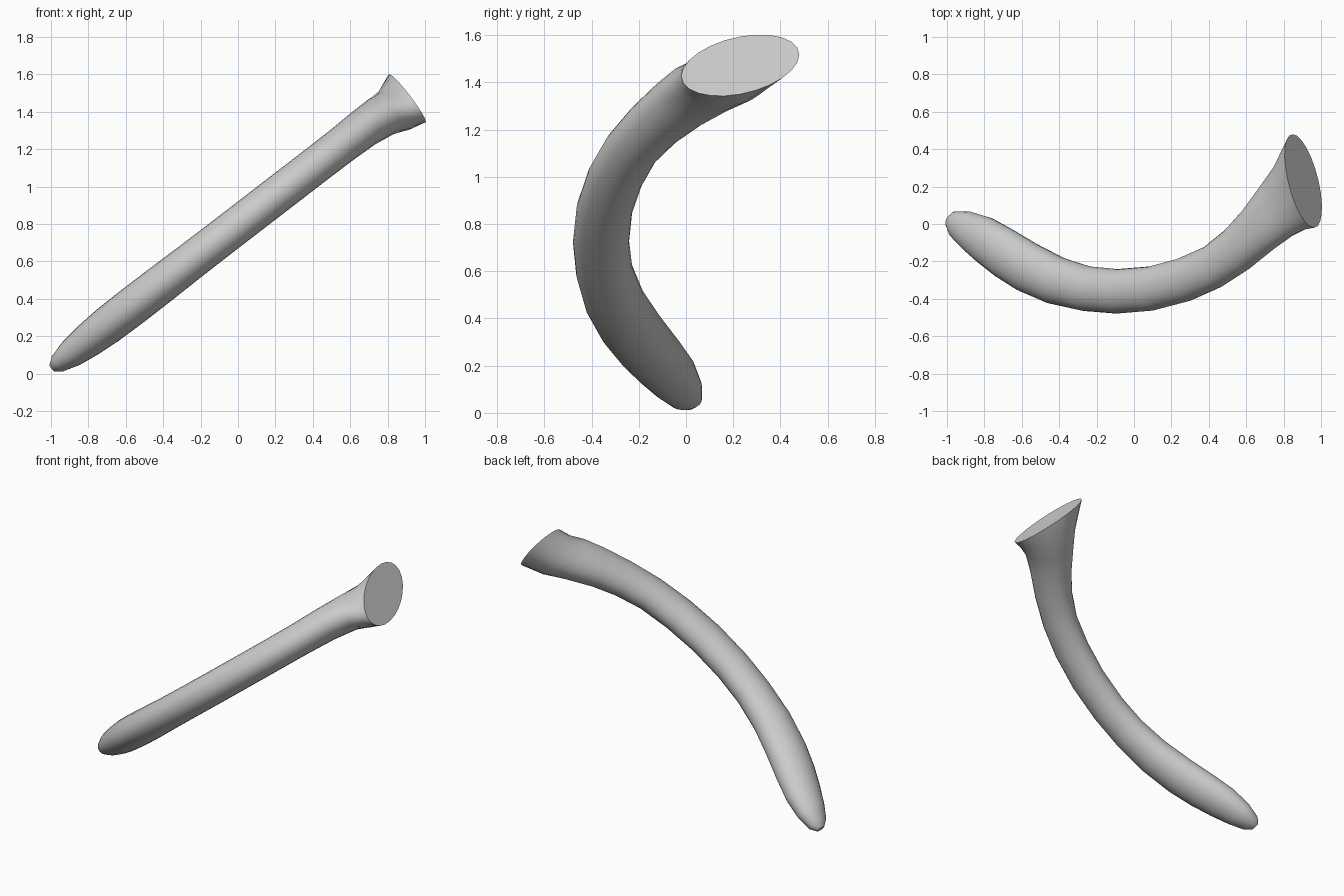
import bpy, bmesh, math
from mathutils import Vector

if "Cube" in bpy.data.objects:
    bpy.data.objects.remove(bpy.data.objects["Cube"], do_unlink=True)

SEGMENTS = 24
NORMAL = Vector((-0.61, 0, 0.79))      # normal of the plane the horn curves in

# Cross-sections: inner edge x, y, outer edge x, y, half thickness, drop of outer edge
SECTIONS = [
    (-0.992, 0.040, -0.997, -0.018, 0.022, 0),
    (-0.960, 0.067, -0.970, -0.072, 0.050, 0),
    (-0.880, 0.067, -0.906, -0.136, 0.077, 0),
    (-0.773, 0.035, -0.826, -0.206, 0.093, 0),
    (-0.666, -0.024, -0.730, -0.281, 0.102, 0),
    (-0.532, -0.104, -0.612, -0.356, 0.105, 0),
    (-0.388, -0.179, -0.452, -0.425, 0.104, 0),
    (-0.238, -0.227, -0.270, -0.465, 0.101, 0),
    (-0.088, -0.241, -0.094, -0.479, 0.100, 0),
    (0.083, -0.227, 0.099, -0.463, 0.100, 0),
    (0.243, -0.184, 0.286, -0.414, 0.100, 0),
    (0.388, -0.120, 0.452, -0.340, 0.100, 0),
    (0.500, -0.029, 0.602, -0.243, 0.101, 0),
    (0.596, 0.078, 0.735, -0.136, 0.106, 0),
    (0.693, 0.211, 0.832, -0.067, 0.115, 0.02),
    (0.778, 0.330, 0.906, -0.030, 0.130, 0.07),
]


def on_axis(x, y):
    return Vector((x, y, 0.795 + 0.77 * x))


def add_ring(bm, centre, across, thick):
    ring = []
    for i in range(SEGMENTS):
        t = math.tau * i / SEGMENTS
        ring.append(bm.verts.new(centre + across * math.cos(t) + thick * math.sin(t)))
    return ring


bm = bmesh.new()
rings = []
for xi, yi, xo, yo, half, drop in SECTIONS:
    inner, outer = on_axis(xi, yi), on_axis(xo, yo) - Vector((0, 0, drop))
    rings.append(add_ring(bm, (inner + outer) / 2, (inner - outer) / 2, NORMAL * half))

# Flared, obliquely cut base
rings.append(add_ring(bm, Vector((0.905, 0.23, 1.472)),
                      Vector((-0.057, 0.25, 0.045)), Vector((-0.082, 0, 0.122))))

# Skin between the rings
for a, b in zip(rings, rings[1:]):
    for i in range(SEGMENTS):
        j = (i + 1) % SEGMENTS
        bm.faces.new((a[i], a[j], b[j], b[i]))

# Rounded tip and flat base cap
tip = bm.verts.new((-1.0, 0.012, 0.034))
for i in range(SEGMENTS):
    bm.faces.new((tip, rings[0][(i + 1) % SEGMENTS], rings[0][i]))
bm.faces.new(rings[-1])
bmesh.ops.recalc_face_normals(bm, faces=bm.faces)

mesh = bpy.data.meshes.new("curved_horn")
bm.to_mesh(mesh)
bm.free()
horn = bpy.data.objects.new("curved_horn", mesh)
bpy.context.collection.objects.link(horn)

# Plain grey material
grey = bpy.data.materials.new("light_grey")
grey.use_nodes = True
colour = (0.6, 0.6, 0.6, 1)
grey.diffuse_color = colour
grey.node_tree.nodes["Principled BSDF"].inputs["Base Color"].default_value = colour
mesh.materials.append(grey)

# Smooth skin with a sharp rim
bpy.ops.object.select_all(action='DESELECT')
horn.select_set(True)
bpy.context.view_layer.objects.active = horn
bpy.ops.object.shade_smooth_by_angle(angle=math.radians(40))
